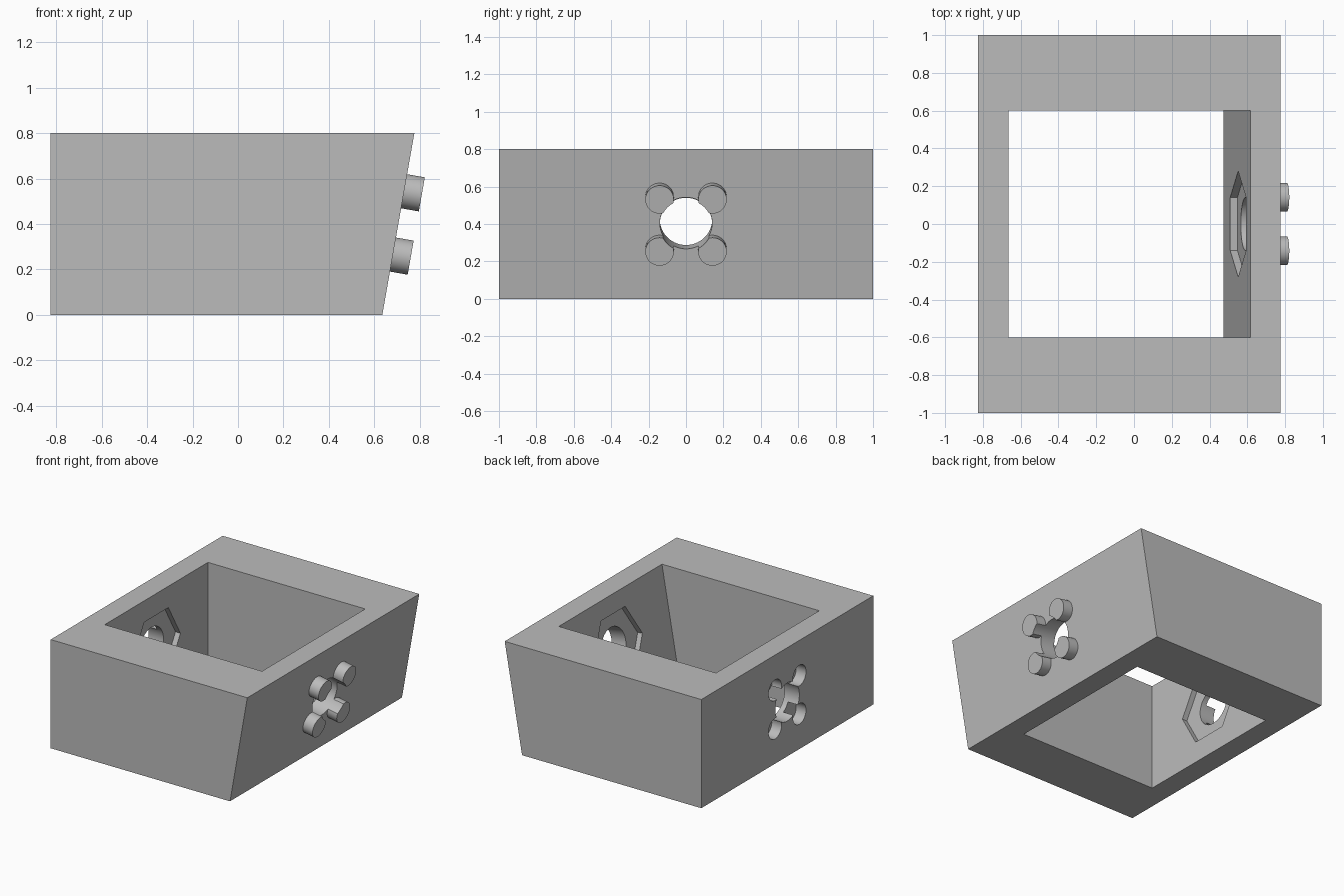
import bpy
import bmesh
import math
from mathutils import Matrix, Vector

cube = bpy.data.objects.get("Cube")
if cube:
    bpy.data.objects.remove(cube, do_unlink=True)

grey = bpy.data.materials.new("plain grey")
grey.use_nodes = True
COLOUR = (0.5, 0.5, 0.5, 1)
grey.diffuse_color = COLOUR
grey.node_tree.nodes["Principled BSDF"].inputs["Base Color"].default_value = COLOUR

TILT = math.radians(10)
HEIGHT, WALL = 0.8, 0.16
SHIFT = HEIGHT * math.tan(TILT)      # overhang of the slanted side
LEFT, RIGHT = -0.825, 0.635          # footprint in x
BORE, PEG, NUT = 0.14, 0.076, 0.28   # radii
PEG_LENGTH, NUT_DEPTH = 0.08, 0.04
PEG_OFFSET = 0.1414


def make_object(name, bm):
    bmesh.ops.recalc_face_normals(bm, faces=bm.faces)
    mesh = bpy.data.meshes.new(name)
    bm.to_mesh(mesh)
    bm.free()
    mesh.materials.append(grey)
    ob = bpy.data.objects.new(name, mesh)
    bpy.context.collection.objects.link(ob)
    return ob


def slanted_block(name, left, right, half_depth, extra=0.0):
    """Trapezoid in x-z, extruded along y; extra lengthens it up and down."""
    lean = extra * math.tan(TILT)
    profile = [(left, -extra), (right - lean, -extra),
               (right + SHIFT + lean, HEIGHT + extra), (left, HEIGHT + extra)]
    bm = bmesh.new()
    face = bm.faces.new([bm.verts.new((x, -half_depth, z)) for x, z in profile])
    ext = bmesh.ops.extrude_face_region(bm, geom=[face])["geom"]
    moved = [v for v in ext if isinstance(v, bmesh.types.BMVert)]
    bmesh.ops.translate(bm, verts=moved, vec=(0, 2 * half_depth, 0))
    return make_object(name, bm)


def rod(name, frame, start, end, radius, sides=48, u=0.0, v=0.0):
    """Cylinder along the local z axis of a wall frame."""
    bm = bmesh.new()
    place = frame @ Matrix.Translation((u, v, (start + end) / 2))
    bmesh.ops.create_cone(bm, cap_ends=True, segments=sides, radius1=radius,
                          radius2=radius, depth=end - start, matrix=place)
    return make_object(name, bm)


def combine(target, tool, operation):
    mod = target.modifiers.new("combine", "BOOLEAN")
    mod.operation, mod.solver, mod.object = operation, "EXACT", tool
    bpy.context.view_layer.objects.active = target
    bpy.ops.object.modifier_apply(modifier=mod.name)
    bpy.data.objects.remove(tool, do_unlink=True)


def wall_frame(origin, outward):
    """Local x runs along y, local z points out of the wall."""
    side = Vector((0, 1, 0))
    up = outward.cross(side)
    m = Matrix((side, up, outward)).transposed()
    if m.determinant() < 0:
        m = Matrix((side, -up, outward)).transposed()
    return Matrix.Translation(origin) @ m.to_4x4()


# Open frame with one slanted side
body = slanted_block("connector_frame", LEFT, RIGHT, 1.0)
combine(body, slanted_block("cavity", LEFT + WALL, RIGHT - WALL, 0.6, 0.1), "DIFFERENCE")

# Slanted wall carries pegs, the upright wall matching sockets
slanted = wall_frame(Vector((RIGHT + SHIFT / 2, 0, 0.405)),
                     Vector((math.cos(TILT), 0, -math.sin(TILT))))
upright = wall_frame(Vector((LEFT, 0, 0.4)), Vector((-1, 0, 0)))
for u in (-PEG_OFFSET, PEG_OFFSET):
    for v in (-PEG_OFFSET, PEG_OFFSET):
        combine(body, rod("peg", slanted, -0.03, PEG_LENGTH, PEG, u=u, v=v), "UNION")
        combine(body, rod("socket", upright, -PEG_LENGTH, 0.05, PEG, u=u, v=v), "DIFFERENCE")

# Bolt bores and hexagonal nut recesses
for frame, thick in ((slanted, WALL * math.cos(TILT)), (upright, WALL)):
    combine(body, rod("bore", frame, -0.3, 0.2, BORE, 64), "DIFFERENCE")
    hexagon = frame @ Matrix.Rotation(math.pi / 2, 4, "Z")
    combine(body, rod("nut_recess", hexagon, -0.3, NUT_DEPTH - thick, NUT, 6), "DIFFERENCE")

bpy.ops.object.select_all(action="DESELECT")
body.select_set(True)
bpy.context.view_layer.objects.active = body
bpy.ops.object.shade_smooth_by_angle(angle=math.radians(30))
